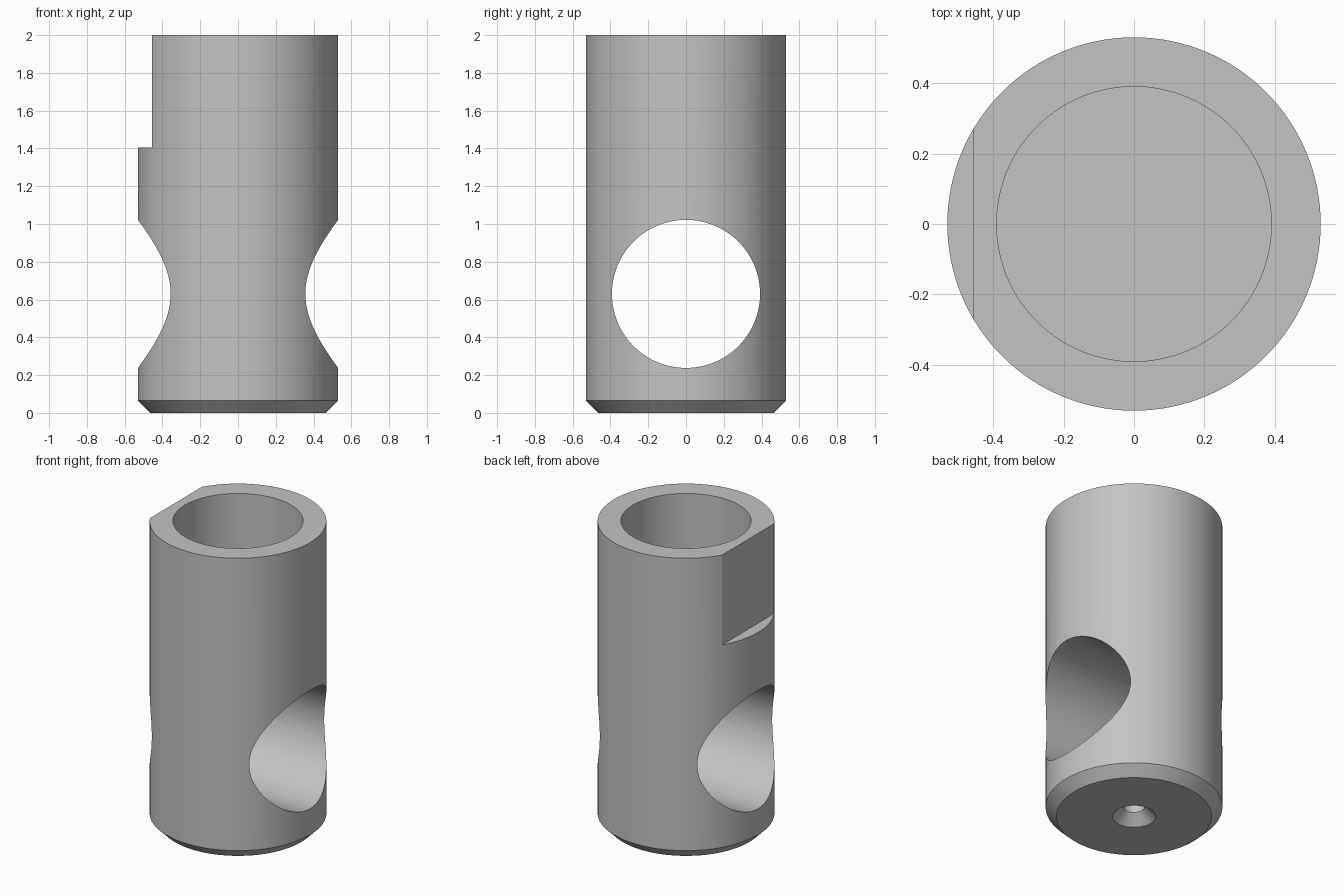
import bpy, bmesh, math
from mathutils import Matrix

default = bpy.data.objects.get("Cube")
if default:
    bpy.data.objects.remove(default, do_unlink=True)

SEGMENTS = 128
RADIUS = 0.53
CHAMFER = 0.065
BORE = 0.39

steel = bpy.data.materials.new("grey_steel")
steel.use_nodes = True
GREY = (0.55, 0.55, 0.55, 1)
steel.diffuse_color = GREY
steel.node_tree.nodes["Principled BSDF"].inputs["Base Color"].default_value = GREY


def add_object(name, bm):
    bmesh.ops.recalc_face_normals(bm, faces=bm.faces)
    mesh = bpy.data.meshes.new(name)
    bm.to_mesh(mesh)
    bm.free()
    mesh.materials.append(steel)
    obj = bpy.data.objects.new(name, mesh)
    bpy.context.collection.objects.link(obj)
    return obj


def lathe(name, profile):
    """Spin an (r, z) profile about the z axis."""
    bm = bmesh.new()
    verts = [bm.verts.new((r, 0, z)) for r, z in profile]
    edges = [bm.edges.new(pair) for pair in zip(verts, verts[1:])]
    bmesh.ops.spin(bm, geom=verts + edges, cent=(0, 0, 0), axis=(0, 0, 1),
                   angle=math.tau, steps=SEGMENTS, use_duplicate=False)
    bmesh.ops.remove_doubles(bm, verts=bm.verts, dist=1e-5)
    return add_object(name, bm)


def cut(target, cutter):
    cutter.hide_render = True
    mod = target.modifiers.new("cut", 'BOOLEAN')
    mod.operation = 'DIFFERENCE'
    mod.solver = 'EXACT'
    mod.object = cutter
    bpy.context.view_layer.objects.active = target
    bpy.ops.object.modifier_apply(modifier=mod.name)
    bpy.data.objects.remove(cutter, do_unlink=True)


# Body: countersunk screw hole, chamfered foot, outer wall, blind top bore
body = lathe("post_body", [
    (0, 0.5), (0.065, 0.5), (0.065, 0.065), (0.13, 0),
    (RADIUS - CHAMFER, 0), (RADIUS, CHAMFER), (RADIUS, 2),
    (BORE, 2), (BORE, 1.2), (0, 1.2)])

# Cross hole along x
bm = bmesh.new()
bmesh.ops.create_cone(bm, cap_ends=True, segments=SEGMENTS, radius1=0.392,
                      radius2=0.392, depth=2,
                      matrix=Matrix.Translation((0, 0, 0.63)) @ Matrix.Rotation(math.pi / 2, 4, 'Y'))
cut(body, add_object("cross_hole_cutter", bm))

# Flat on the upper right side
bm = bmesh.new()
bmesh.ops.create_cube(bm, size=1, matrix=Matrix.Translation((-0.955, 0, 1.905))
                      @ Matrix.Diagonal((1, 2, 1, 1)))
cut(body, add_object("flat_cutter", bm))

# Smooth round walls, crisp machined edges
bpy.ops.object.select_all(action='DESELECT')
body.select_set(True)
bpy.context.view_layer.objects.active = body
bpy.ops.object.shade_smooth_by_angle(angle=math.radians(25))
